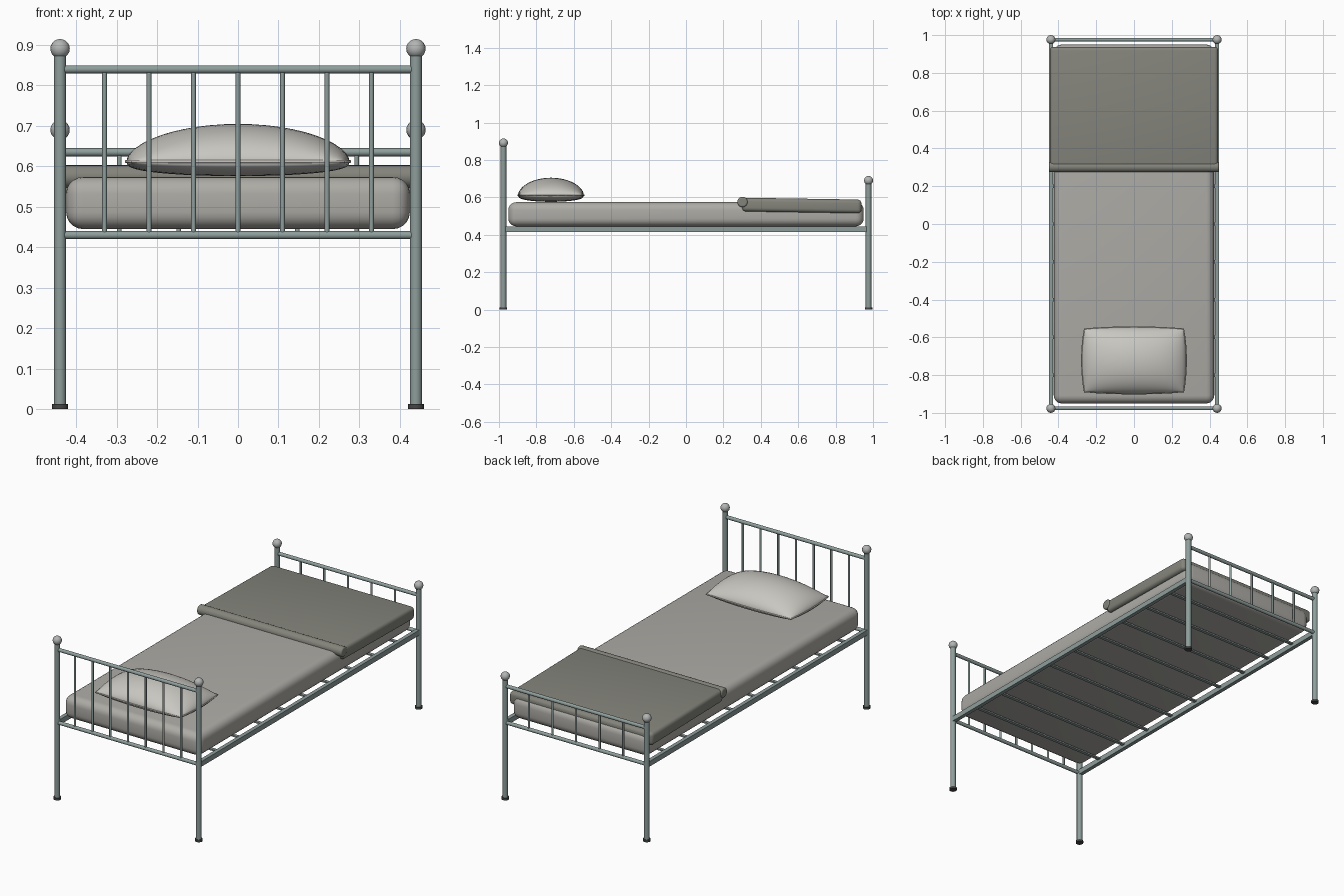
import bpy, bmesh, math
from mathutils import Vector

if "Cube" in bpy.data.objects:
    bpy.data.objects.remove(bpy.data.objects["Cube"])


def material(name, rgb):
    m = bpy.data.materials.new(name)
    m.diffuse_color = (*rgb, 1)
    m.use_nodes = True
    m.node_tree.nodes["Principled BSDF"].inputs["Base Color"].default_value = m.diffuse_color
    return m


METAL = material("painted_metal", (0.27, 0.34, 0.33))
KNOB = material("knob_metal", (0.45, 0.46, 0.46))
RUBBER = material("rubber", (0.06, 0.06, 0.06))
SHEET = material("mattress_cloth", (0.42, 0.41, 0.38))
WOOL = material("blanket_wool", (0.23, 0.23, 0.2))
LINEN = material("pillow_linen", (0.58, 0.57, 0.53))


def finish(ob, name, mat, angle=40):
    ob.name = name
    ob.data.materials.append(mat)
    bpy.ops.object.select_all(action='DESELECT')
    ob.select_set(True)
    bpy.context.view_layer.objects.active = ob
    bpy.ops.object.shade_smooth_by_angle(angle=math.radians(angle))
    return ob


def rod(name, a, b, r, mat=METAL, sides=16):
    a, b = Vector(a), Vector(b)
    bpy.ops.mesh.primitive_cylinder_add(vertices=sides, radius=r, depth=(b - a).length,
                                        location=(a + b) / 2)
    ob = bpy.context.object
    ob.rotation_euler = (b - a).to_track_quat('Z', 'Y').to_euler()
    return finish(ob, name, mat)


def box(name, lo, hi, mat, bevel=0, segments=5):
    lo, hi = Vector(lo), Vector(hi)
    bpy.ops.mesh.primitive_cube_add(size=1, location=(lo + hi) / 2)
    ob = bpy.context.object
    ob.scale = hi - lo
    bpy.ops.object.transform_apply(location=False, rotation=False, scale=True)
    if bevel:
        mod = ob.modifiers.new("rounding", 'BEVEL')
        mod.width, mod.segments = bevel, segments
        bpy.ops.object.modifier_apply(modifier=mod.name)
    return finish(ob, name, mat)


# Head and foot ends: posts, knobs, feet, rails and spindles
PX, PY, RAIL = 0.44, 0.976, 0.43
for end, y, knob_z, top, count in (("head", -PY, 0.891, 0.84, 7), ("foot", PY, 0.69, 0.635, 5)):
    for side, x in (("left", -PX), ("right", PX)):
        rod(f"{end}_post_{side}", (x, y, 0.005), (x, y, knob_z - 0.01), 0.015)
        rod(f"{end}_foot_cap_{side}", (x, y, 0), (x, y, 0.012), 0.02, RUBBER)
        bpy.ops.mesh.primitive_uv_sphere_add(segments=16, ring_count=10, radius=0.024,
                                             location=(x, y, knob_z))
        finish(bpy.context.object, f"{end}_knob_{side}", KNOB)
    rod(f"{end}_top_rail", (-PX, y, top), (PX, y, top), 0.01)
    rod(f"{end}_lower_rail", (-PX, y, RAIL), (PX, y, RAIL), 0.01)
    for i in range(1, count + 1):
        x = -PX + 2 * PX * i / (count + 1)
        rod(f"{end}_spindle_{i}", (x, y, RAIL), (x, y, top), 0.006, sides=10)

# Side rails and cross slats
for side, x in (("left", -PX), ("right", PX)):
    box(f"side_rail_{side}", (x - 0.011, -PY, 0.416), (x + 0.011, PY, 0.445), METAL)
for i in range(9):
    y = -0.8 + 0.2 * i
    box(f"slat_{i + 1}", (-PX, y - 0.009, 0.432), (PX, y + 0.009, 0.44), METAL)

# Mattress
box("mattress", (-0.425, -0.95, 0.445), (0.425, 0.95, 0.574), SHEET, 0.042)

# Folded blanket, sloping slightly toward the foot, with a rolled edge
blanket = box("blanket", (-0.446, 0.3, 0.525), (0.446, 0.938, 0.598), WOOL, 0.02, 4)
for v in blanket.data.vertices:
    v.co.z -= 0.01 * (v.co.y / 0.638 + 0.5)
roll = rod("blanket_roll", (-0.45, 0.302, 0.575), (0.45, 0.302, 0.575), 0.028, WOOL, 20)
mod = roll.modifiers.new("soft_ends", 'BEVEL')
mod.width, mod.segments = 0.008, 3

# Pillow: two domed grids joined along the seam
N = 24
bm = bmesh.new()
for height, power, sign in ((0.093, 0.55, 1), (0.036, 0.35, -1)):
    grid = []
    for i in range(N + 1):
        row = []
        for j in range(N + 1):
            u = math.sin(math.pi / 2 * (2 * i / N - 1))
            v = math.sin(math.pi / 2 * (2 * j / N - 1))
            puff = max(0, (1 - u * u) * (1 - v * v)) ** power
            row.append(bm.verts.new((u * (0.262 + 0.014 * (1 - v * v)),
                                     -0.722 + v * (0.166 + 0.01 * (1 - u * u)),
                                     0.612 + sign * height * puff)))
        grid.append(row)
    for i in range(N):
        for j in range(N):
            f = [grid[i][j], grid[i + 1][j], grid[i + 1][j + 1], grid[i][j + 1]]
            bm.faces.new(f if sign > 0 else f[::-1])
bmesh.ops.remove_doubles(bm, verts=bm.verts, dist=1e-5)
mesh = bpy.data.meshes.new("pillow")
bm.to_mesh(mesh)
bm.free()
pillow = bpy.data.objects.new("pillow", mesh)
bpy.context.collection.objects.link(pillow)
finish(pillow, "pillow", LINEN, 60)

# Pillow seam piping
curve = bpy.data.curves.new("pillow_piping", 'CURVE')
curve.dimensions = '3D'
curve.bevel_depth = 0.004
curve.bevel_resolution = 1
K = 8
ring = [(-1 + 2 * k / K, -1) for k in range(K)]
for _ in range(3):
    ring += [(-v, u) for u, v in ring[-K:]]
sp = curve.splines.new('POLY')
sp.points.add(len(ring) - 1)
sp.use_cyclic_u = True
for p, (u, v) in zip(sp.points, ring):
    p.co = (u * (0.262 + 0.014 * (1 - v * v)), -0.722 + v * (0.166 + 0.01 * (1 - u * u)), 0.612, 1)
piping = bpy.data.objects.new("pillow_piping", curve)
bpy.context.collection.objects.link(piping)
curve.materials.append(LINEN)
